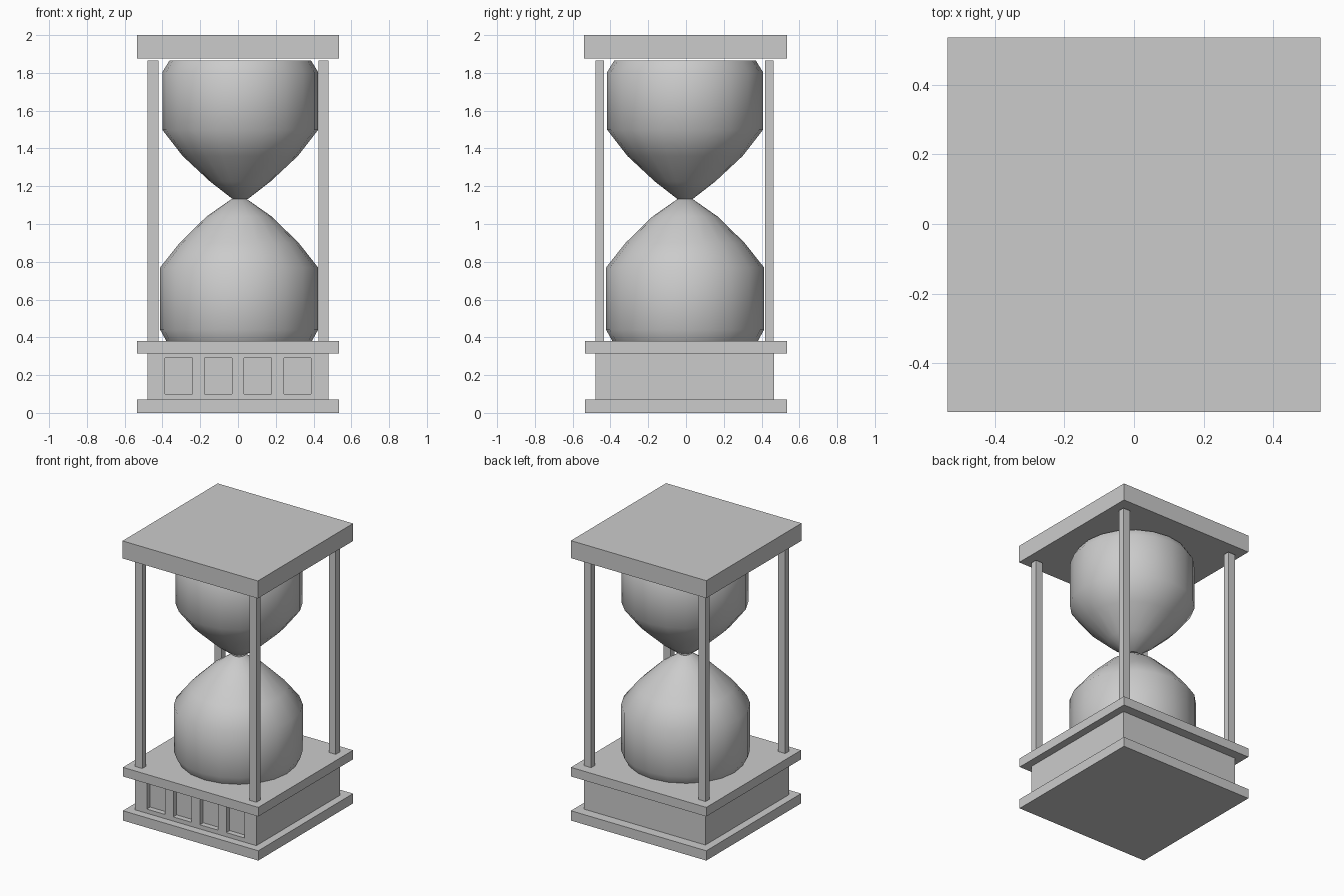
import bpy
import bmesh
import math

if "Cube" in bpy.data.objects:
    bpy.data.objects.remove(bpy.data.objects["Cube"])


def box(name, x, y, z):
    """Box from (min, max) ranges on each axis."""
    bm = bmesh.new()
    bmesh.ops.create_cube(bm, size=1)
    for v in bm.verts:
        v.co = [r[0] if c < 0 else r[1] for c, r in zip(v.co, (x, y, z))]
    mesh = bpy.data.meshes.new(name)
    bm.to_mesh(mesh)
    bm.free()
    ob = bpy.data.objects.new(name, mesh)
    bpy.context.collection.objects.link(ob)
    return ob


def bulb(name, profile, centre, sides=20):
    """Closed lathe of (radius, z) points, listed bottom to top."""
    bm = bmesh.new()
    rings = [[bm.verts.new((centre[0] + r * math.cos(2 * math.pi * i / sides),
                            centre[1] + r * math.sin(2 * math.pi * i / sides), z))
              for i in range(sides)] for r, z in profile]
    for a, b in zip(rings, rings[1:]):
        for i in range(sides):
            j = (i + 1) % sides
            bm.faces.new((a[i], a[j], b[j], b[i]))
    bm.faces.new(rings[0][::-1])
    bm.faces.new(rings[-1])
    mesh = bpy.data.meshes.new(name)
    bm.to_mesh(mesh)
    bm.free()
    ob = bpy.data.objects.new(name, mesh)
    bpy.context.collection.objects.link(ob)
    select(ob)
    bpy.ops.object.shade_smooth_by_angle(angle=math.radians(50))
    return ob


def select(ob):
    bpy.ops.object.select_all(action='DESELECT')
    ob.select_set(True)
    bpy.context.view_layer.objects.active = ob


# Top slab and stepped base
W = (-0.535, 0.535)
box("top_slab", W, (-0.54, 0.535), (1.875, 2.0))
box("base_upper_plate", W, W, (0.315, 0.38))
box("base_lower_plate", W, W, (0.0, 0.07))
body = box("base_body", (-0.48, 0.48), (-0.478, 0.466), (0.07, 0.315))

# Four recessed panels in the front of the base
for i in range(4):
    cx = -0.314 + i * 0.2095
    cutter = box("panel_cutter", (cx - 0.072, cx + 0.072), (-0.6, -0.44), (0.10, 0.29))
    select(body)
    mod = body.modifiers.new("panel", 'BOOLEAN')
    mod.operation = 'DIFFERENCE'
    mod.solver = 'EXACT'
    mod.object = cutter
    bpy.ops.object.modifier_apply(modifier=mod.name)
    bpy.data.objects.remove(cutter)

# Corner posts
for xn, x in (("left", (-0.48, -0.422)), ("right", (0.425, 0.48))):
    for yn, y in (("front", (-0.478, -0.434)), ("back", (0.418, 0.464))):
        box(f"{yn}_{xn}_post", x, y, (0.38, 1.865))

# Glass bulbs meeting at the neck
bulb("lower_bulb", [(0.385, 0.38), (0.418, 0.44), (0.418, 0.77), (0.315, 0.90),
                    (0.172, 1.04), (0.04, 1.132)], (0.006, -0.005))
bulb("upper_bulb", [(0.04, 1.132), (0.16, 1.225), (0.305, 1.36), (0.412, 1.498),
                    (0.412, 1.805), (0.375, 1.865)], (0.012, -0.005))
